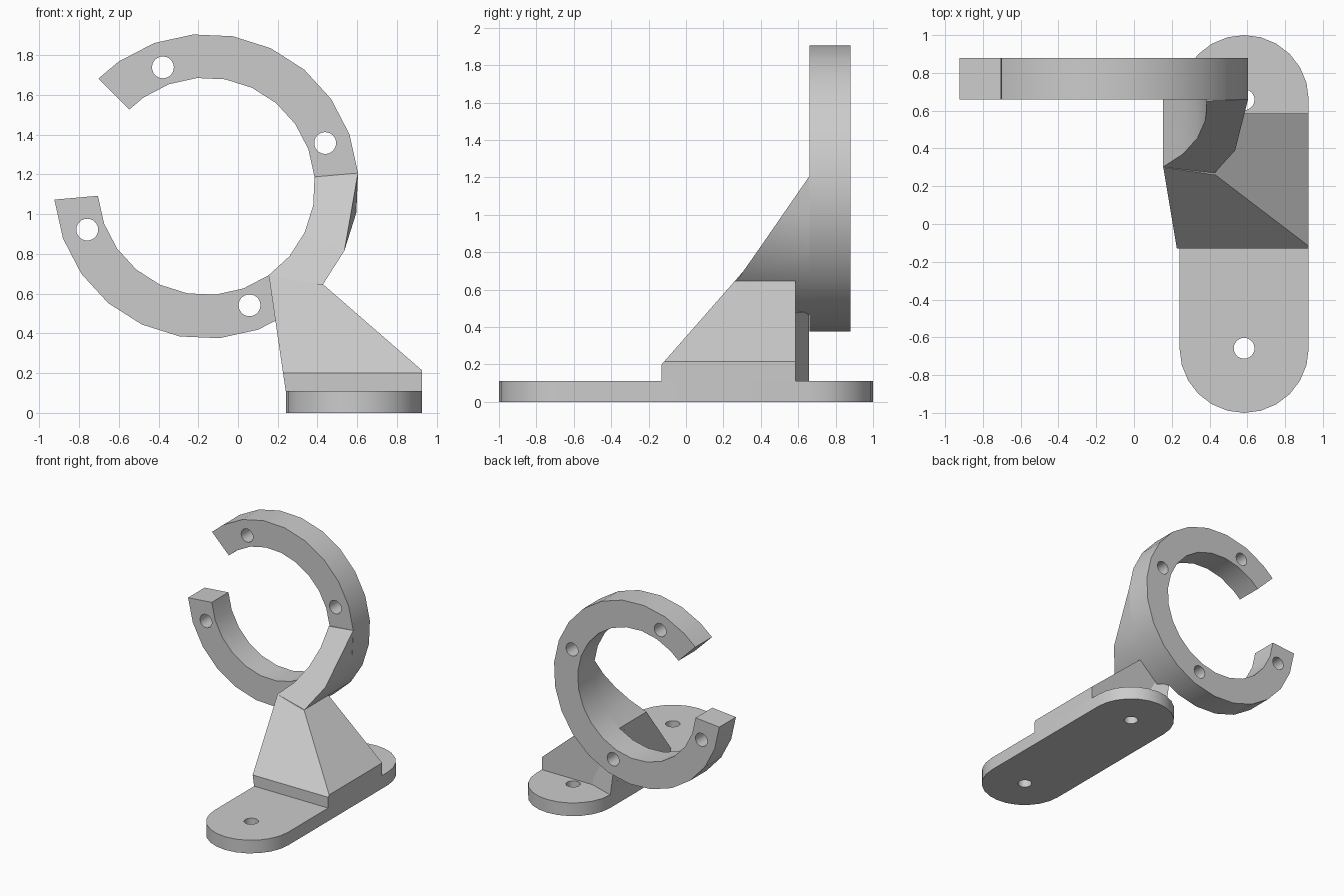
import bpy, bmesh
from math import radians, sin, cos, pi
from mathutils import Matrix, Vector

if "Cube" in bpy.data.objects:
    bpy.data.objects.remove(bpy.data.objects["Cube"])

grey = bpy.data.materials.new("light grey")
grey.use_nodes = True
grey.diffuse_color = (0.6, 0.6, 0.6, 1)
grey.node_tree.nodes["Principled BSDF"].inputs["Base Color"].default_value = grey.diffuse_color

CX, CZ, R_OUT, R_IN = -0.16, 1.14, 0.767, 0.547
RING_FRONT, RING_BACK = 0.66, 0.88
HOLE = 0.055


def finish(name, bm):
    """Turn a bmesh into a shaded object."""
    bmesh.ops.recalc_face_normals(bm, faces=bm.faces)
    mesh = bpy.data.meshes.new(name)
    bm.to_mesh(mesh)
    bm.free()
    mesh.materials.append(grey)
    ob = bpy.data.objects.new(name, mesh)
    bpy.context.collection.objects.link(ob)
    return ob


def shade(ob):
    bpy.ops.object.select_all(action='DESELECT')
    ob.select_set(True)
    bpy.context.view_layer.objects.active = ob
    bpy.ops.object.shade_smooth_by_angle(angle=radians(25))


def prism(bm, points, offset):
    """Extrude a closed outline along an offset."""
    face = bm.faces.new([bm.verts.new(p) for p in points])
    ext = bmesh.ops.extrude_face_region(bm, geom=[face])["geom"]
    moved = [v for v in ext if isinstance(v, bmesh.types.BMVert)]
    bmesh.ops.translate(bm, verts=moved, vec=offset)


def drill(ob, centres, axis):
    """Cut round screw holes through a part."""
    bm = bmesh.new()
    turn = Vector((0, 0, 1)).rotation_difference(Vector(axis)).to_matrix().to_4x4()
    for c in centres:
        bmesh.ops.create_cone(bm, cap_ends=True, segments=24, radius1=HOLE, radius2=HOLE,
                              depth=0.5, matrix=Matrix.Translation(c) @ turn)
    cutter = finish("hole_cutter", bm)
    cutter.hide_render = True
    mod = ob.modifiers.new("holes", 'BOOLEAN')
    mod.object, mod.solver = cutter, 'EXACT'
    bpy.context.view_layer.update()
    graph = bpy.context.evaluated_depsgraph_get()
    mesh = bpy.data.meshes.new_from_object(ob.evaluated_get(graph))
    ob.modifiers.clear()
    ob.data = mesh
    bpy.data.objects.remove(cutter)


def polar(radius, deg, y):
    a = radians(deg)
    return Vector((CX + radius * cos(a), y, CZ + radius * sin(a)))


# Open clamp ring
bm = bmesh.new()
angles = [135] + list(range(125, -186, -15))
outline = [polar(R_OUT, a, RING_FRONT) for a in angles]
outline += [polar(R_IN, a, RING_FRONT) for a in reversed(angles)]
prism(bm, outline, (0, RING_BACK - RING_FRONT, 0))
ring = finish("clamp_ring", bm)
drill(ring, [polar(0.637, a, 0.77) for a in (20, 110, 200, 290)], (0, 1, 0))

# Rounded mounting plate
bm = bmesh.new()
BX, BW, BY, BH = 0.583, 0.342, 0.658, 0.11
ends = [(BX + BW * cos(pi * i / 12), s * BY + BW * sin(pi * i / 12), 0)
        for s, steps in ((1, range(13)), (-1, range(12, 25))) for i in steps]
prism(bm, ends, (0, 0, BH))
base = finish("mounting_plate", bm)
drill(base, [Vector((BX, s * BY, 0)) for s in (-1, 1)], (0, 0, 1))

# Sloped pedestal, its front trimmed by a leaning plane
bm = bmesh.new()
profile = [(0.24, BH), (0.925, BH), (0.925, 0.215), (0.43, 0.645), (0.155, 0.69)]
prism(bm, [(x, -0.13, z) for x, z in profile], (0, 0.715, 0))
cut = bmesh.ops.bisect_plane(bm, geom=bm.verts[:] + bm.edges[:] + bm.faces[:],
                             plane_co=(0, -0.13, 0.2), plane_no=(0, -1.14, 1), clear_outer=True)
rim = [e for e in cut["geom_cut"] if isinstance(e, bmesh.types.BMEdge)]
bmesh.ops.edgeloop_fill(bm, edges=rim)
pedestal = finish("pedestal", bm)

# Arm joining the pedestal to the ring
bm = bmesh.new()


def lean(p):
    return Vector((p.x, min(RING_FRONT, RING_FRONT + (p.z - 1.2) / 1.42), p.z))


sweep = (5, -10, -25, -40, -55)
back = [(polar(R_OUT, a, 0.67), polar(R_IN, a, 0.67)) for a in sweep]
back.append((Vector((0.195, 0.67, 0.465)), Vector((0.175, 0.67, 0.575))))
front = [[lean(p) for p in pair] for pair in back]
front[1][0] = (front[0][0] + front[2][0]) / 2
rows = [[bm.verts.new(p) for p in (f[0], f[1], b[1], b[0])] for f, b in zip(front, back)]
for r, s in zip(rows, rows[1:]):
    for i in range(4):
        j = (i + 1) % 4
        bm.faces.new((r[i], r[j], s[j], s[i]))
bm.faces.new(rows[0])
bm.faces.new(rows[-1])
arm = finish("support_arm", bm)

# Small wedge filling the gap between pedestal and ring
bm = bmesh.new()
low = [(0.24, 0.57), (0.5, 0.57), (0.24, 0.658)]
high = [(0.187, 0.57), (0.3, 0.57), (0.187, 0.658)]
a = [bm.verts.new((x, y, BH)) for x, y in low]
b = [bm.verts.new((x, y, 0.48)) for x, y in high]
bm.faces.new(a)
bm.faces.new(b)
for i in range(3):
    j = (i + 1) % 3
    bm.faces.new((a[i], a[j], b[j], b[i]))
wedge = finish("rear_wedge", bm)

for ob in (ring, base, pedestal, arm, wedge):
    shade(ob)
